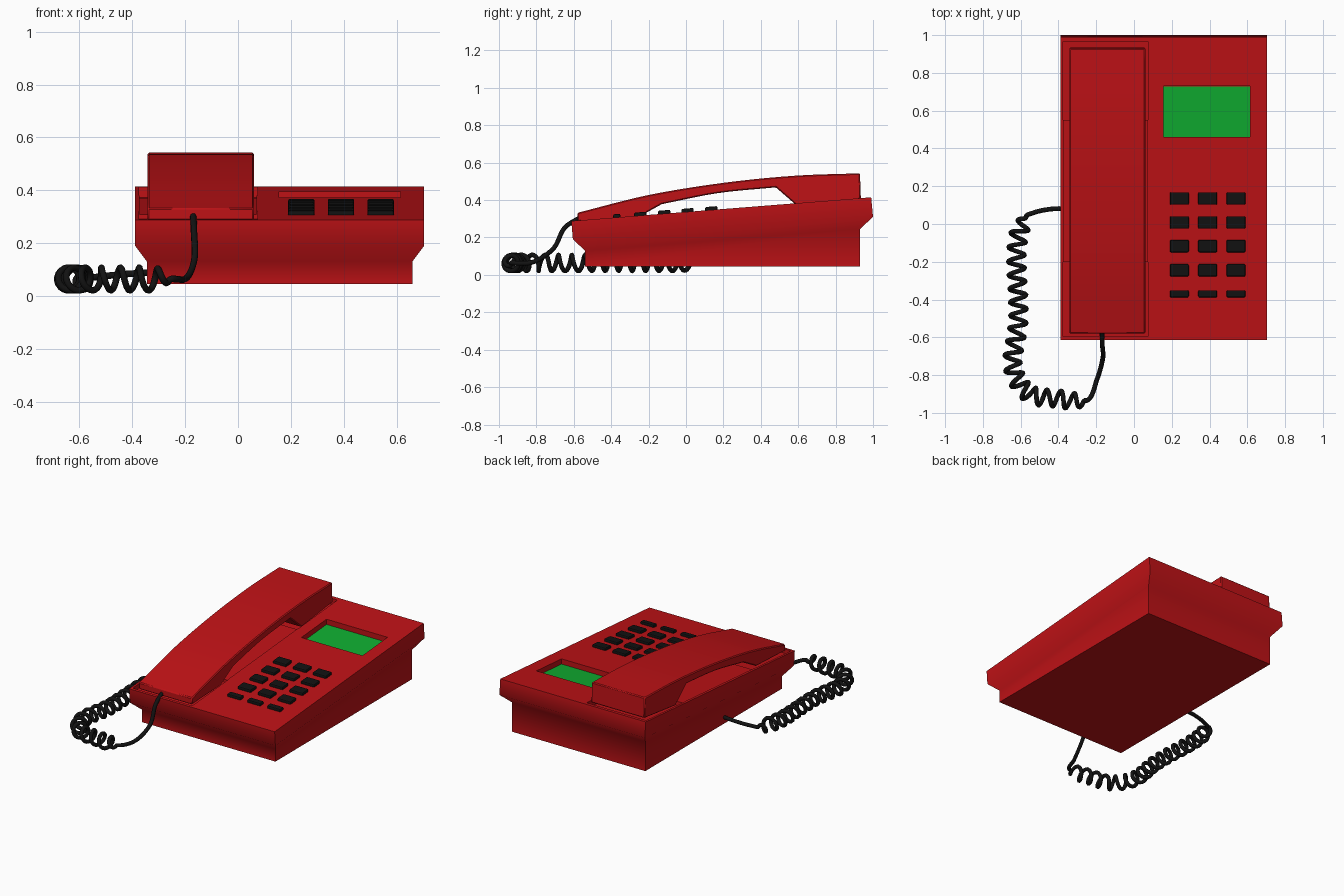
import bpy, bmesh, math
from mathutils import Vector

if "Cube" in bpy.data.objects:
    bpy.data.objects.remove(bpy.data.objects["Cube"])


def material(name, rgb):
    m = bpy.data.materials.new(name)
    m.diffuse_color = (*rgb, 1)
    m.use_nodes = True
    m.node_tree.nodes["Principled BSDF"].inputs["Base Color"].default_value = m.diffuse_color
    return m


RED = material("red_plastic", (0.52, 0.006, 0.008))
BLACK = material("black_rubber", (0.006, 0.006, 0.006))
GREEN = material("green_screen", (0.005, 0.42, 0.03))


def top(y):
    """Height of the sloping top panel."""
    return 0.288 + 0.079 * (y + 0.613)


def loft(name, rings, mat):
    """Closed solid skinned through rings of equal length."""
    bm = bmesh.new()
    loops = [[bm.verts.new(p) for p in r] for r in rings]
    n = len(loops[0])
    for a, b in zip(loops, loops[1:]):
        for i in range(n):
            bm.faces.new((a[i], a[(i + 1) % n], b[(i + 1) % n], b[i]))
    bm.faces.new(loops[0][::-1])
    bm.faces.new(loops[-1])
    bmesh.ops.recalc_face_normals(bm, faces=bm.faces)
    me = bpy.data.meshes.new(name)
    bm.to_mesh(me)
    bm.free()
    me.materials.append(mat)
    ob = bpy.data.objects.new(name, me)
    bpy.context.collection.objects.link(ob)
    return ob


def rect(x0, x1, y0, y1, z0, z1):
    """Rectangle whose height goes from z0 at the front to z1 at the back."""
    return [(x0, y0, z0), (x1, y0, z0), (x1, y1, z1), (x0, y1, z1)]


def slab(name, x0, x1, y0, y1, low, high, mat):
    """Block parallel to the top panel, low/high measured from the panel."""
    return loft(name, [rect(x0, x1, y0, y1, top(y0) + h, top(y1) + h) for h in (low, high)], mat)


def activate(ob):
    bpy.ops.object.select_all(action='DESELECT')
    ob.select_set(True)
    bpy.context.view_layer.objects.active = ob


def smooth(ob, deg):
    activate(ob)
    bpy.ops.object.shade_smooth_by_angle(angle=math.radians(deg))


def bevel(ob, width, segments=1):
    m = ob.modifiers.new("bevel", 'BEVEL')
    m.width, m.segments, m.limit_method = width, segments, 'ANGLE'


# Body: narrow base flaring to a sloped upper tray
body = loft("phone_body", [
    rect(-0.345, 0.66, -0.54, 0.93, 0.045, 0.045),
    rect(-0.345, 0.66, -0.54, 0.93, 0.13, 0.245),
    rect(-0.39, 0.705, -0.605, 1.0, 0.19, 0.31),
    rect(-0.39, 0.705, -0.613, 0.99, top(-0.613), top(0.99)),
], RED)

# Recesses: display window, handset channel and two cradle wells
cuts = [(0.155, 0.615, 0.46, 0.73, 0.04), (-0.372, 0.07, -0.48, 0.6, 0.012),
        (-0.375, 0.073, 0.55, 0.965, 0.04), (-0.375, 0.073, -0.595, -0.2, 0.03)]
for x0, x1, y0, y1, depth in cuts:
    c = slab("recess_cutter", x0, x1, y0, y1, -depth, 0.1, RED)
    c.hide_render = True
    m = body.modifiers.new("recess", 'BOOLEAN')
    m.operation, m.object, m.solver = 'DIFFERENCE', c, 'EXACT'
    activate(body)
    bpy.ops.object.modifier_apply(modifier=m.name)
    bpy.data.objects.remove(c)
smooth(body, 55)

# Display
slab("display_screen", 0.156, 0.614, 0.461, 0.729, -0.042, -0.035, GREEN)

# Keypad: four rows of full keys and one of slim keys
for r, (y, h) in enumerate([(0.135, 0.033), (0.008, 0.033), (-0.117, 0.033),
                            (-0.245, 0.033), (-0.37, 0.019)]):
    for c, x in enumerate((0.24, 0.39, 0.54)):
        k = slab(f"key_{r}_{c}", x - 0.05, x + 0.05, y - h, y + h, -0.01, 0.018, BLACK)
        bevel(k, 0.007, 2)


def spline(pts, steps):
    """Catmull-Rom curve through points."""
    p = [Vector(q) for q in pts]
    p = [2 * p[0] - p[1]] + p + [2 * p[-1] - p[-2]]
    out = []
    for a, b, c, d in zip(p, p[1:], p[2:], p[3:]):
        for i in range(steps):
            t = i / steps
            out.append(0.5 * (2 * b + (c - a) * t + (2 * a - 5 * b + 4 * c - d) * t ** 2
                              + (3 * b - a - 3 * c + d) * t ** 3))
    return out + [p[-2]]


# Handset: arched side profile extruded across its width
arch = spline([(0, -0.58, 0.332), (0, -0.2, 0.427), (0, 0.2, 0.492),
               (0, 0.58, 0.53), (0, 0.93, 0.543)], 5)
under = spline([(0, 0.48, 0.468), (0, 0.17, 0.437), (0, -0.13, 0.378)], 5)
profile = (arch + [Vector((0, 0.935, top(0.935) - 0.005)), Vector((0, 0.60, top(0.60) - 0.02))]
           + under + [Vector((0, -0.27, top(-0.27) - 0.015)), Vector((0, -0.58, top(-0.58) - 0.005))])
handset = loft("handset", [[(x, p.y, p.z) for p in profile] for x in (-0.342, 0.06)], RED)
bevel(handset, 0.006)
smooth(handset, 30)

# Cord: plain leads at both ends, coiled in between
centre = spline([(-0.33, 0.08, 0.088), (-0.43, 0.08, 0.082), (-0.53, 0.06, 0.072),
                 (-0.585, 0.02, 0.064), (-0.622, -0.15, 0.064), (-0.612, -0.5, 0.064),
                 (-0.642, -0.75, 0.064), (-0.56, -0.895, 0.064), (-0.4, -0.925, 0.064),
                 (-0.25, -0.935, 0.064), (-0.195, -0.82, 0.068), (-0.165, -0.71, 0.14),
                 (-0.167, -0.65, 0.25), (-0.17, -0.565, 0.308)], 60)
first, last, turns, radius = 3 * 60 - 20, 9 * 60, 18, 0.043
dist = [0.0]
for a, b in zip(centre, centre[1:]):
    dist.append(dist[-1] + (b - a).length)
s0, s1 = dist[first], dist[last]
path = []
for i, p in enumerate(centre):
    if first < i < last:
        t = centre[i + 1] - centre[i - 1]
        side = Vector((-t.y, t.x, 0)).normalized()
        f = (dist[i] - s0) / (s1 - s0)
        r = radius * min(1, f * 22, (1 - f) * 22)
        ang = 2 * math.pi * turns * f
        p = p + r * (side * math.cos(ang) + Vector((0, 0, math.sin(ang))))
    path.append(p)
cu = bpy.data.curves.new("coiled_cord", 'CURVE')
cu.dimensions = '3D'
cu.bevel_depth, cu.bevel_resolution, cu.use_fill_caps = 0.0125, 2, True
sp = cu.splines.new('POLY')
sp.points.add(len(path) - 1)
for q, p in zip(sp.points, path):
    q.co = (*p, 1)
cu.materials.append(BLACK)
bpy.context.collection.objects.link(bpy.data.objects.new("coiled_cord", cu))
